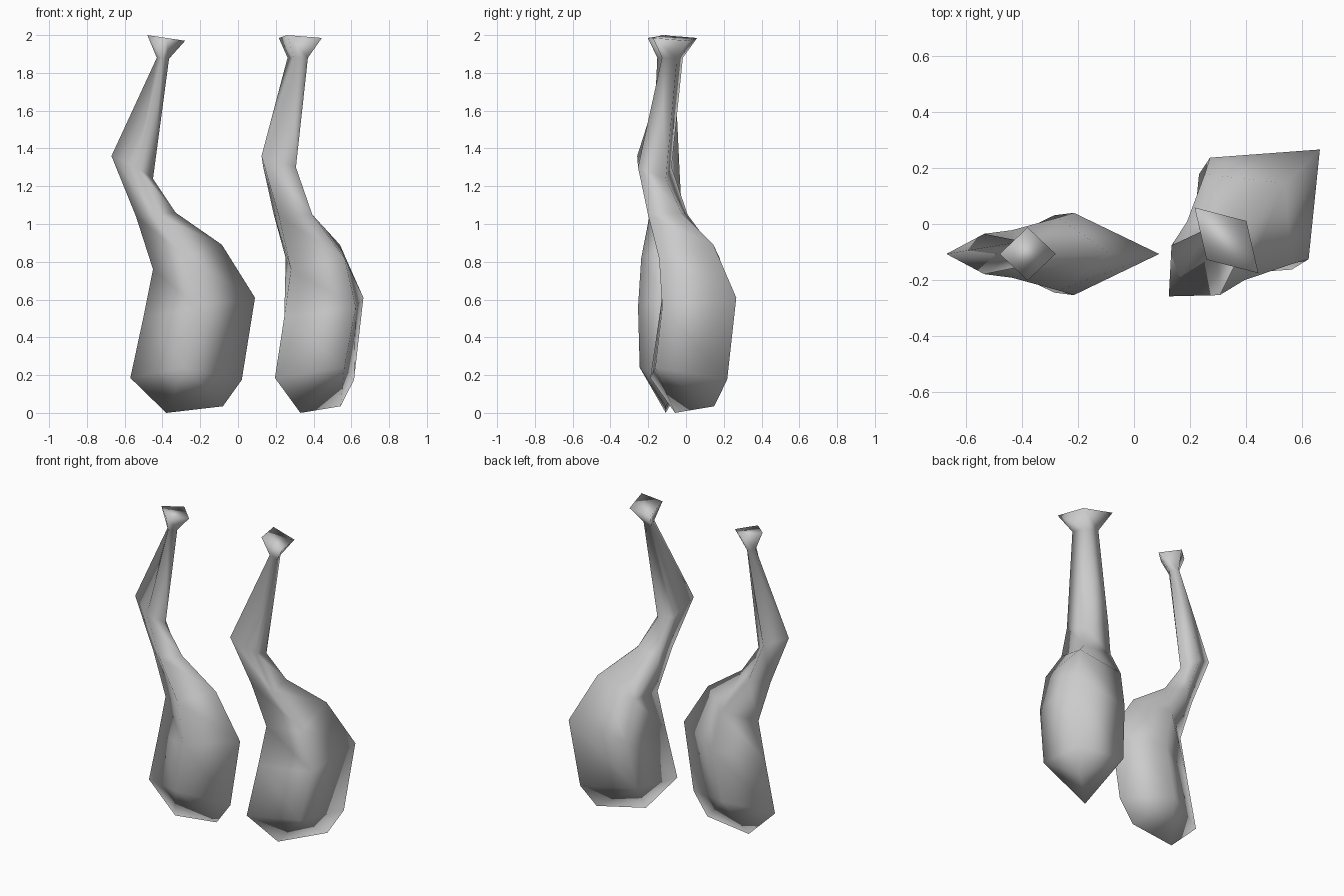
import bpy, bmesh, math

if "Cube" in bpy.data.objects:
    bpy.data.objects.remove(bpy.data.objects["Cube"])

# Diamond rings, top to bottom: (left x, z), (right x, z), (side x, z), half thickness
RINGS = [
    ((-0.48, 2.00), (-0.28, 1.97), (-0.38, 1.985), 0.095),
    ((-0.43, 1.88), (-0.365, 1.875), (-0.40, 1.88), 0.045),
    ((-0.67, 1.36), (-0.45, 1.24), (-0.535, 1.30), 0.072),
    ((-0.54, 1.04), (-0.33, 1.06), (-0.435, 1.05), 0.085),
    ((-0.45, 0.76), (-0.085, 0.89), (-0.27, 0.82), 0.13),
    ((-0.50, 0.51), (0.09, 0.61), (-0.215, 0.56), 0.147),
    ((-0.57, 0.185), (0.02, 0.175), (-0.285, 0.24), 0.138),
]
# Bottom ridge, lying in the middle plane
KEEL = ((-0.38, 0.0), (-0.08, 0.035))


def bent_bottle(name, location, angle, scale):
    bm = bmesh.new()
    rings = []
    for (lx, lz), (rx, rz), (sx, sz), t in RINGS:
        rings.append([bm.verts.new(p) for p in
                      ((lx, 0, lz), (sx, -t, sz), (rx, 0, rz), (sx, t, sz))])
    # Flat lip
    bm.faces.new(rings[0])
    # Neck and body
    for a, b in zip(rings, rings[1:]):
        for i in range(4):
            j = (i + 1) % 4
            bm.faces.new((a[i], b[i], b[j], a[j]))
    # Base closing on the ridge
    left, right = [bm.verts.new((x, 0, z)) for x, z in KEEL]
    last = rings[-1]
    for side in (last[1], last[3]):
        bm.faces.new((last[0], left, side))
        bm.faces.new((left, right, side))
        bm.faces.new((right, last[2], side))
    bmesh.ops.recalc_face_normals(bm, faces=bm.faces)
    for f in bm.faces:
        f.smooth = True
    mesh = bpy.data.meshes.new(name)
    bm.to_mesh(mesh)
    bm.free()
    obj = bpy.data.objects.new(name, mesh)
    obj.location = location
    obj.rotation_euler.z = math.radians(angle)
    obj.scale = scale
    bpy.context.collection.objects.link(obj)
    return obj


# Slim bottle, and a thicker turned copy
bent_bottle("left_bottle", (0, -0.107, 0), 0, (1, 1, 1))
bent_bottle("right_bottle", (0.60, 0.204, 0), 44.2, (0.99, 1.72, 1))
